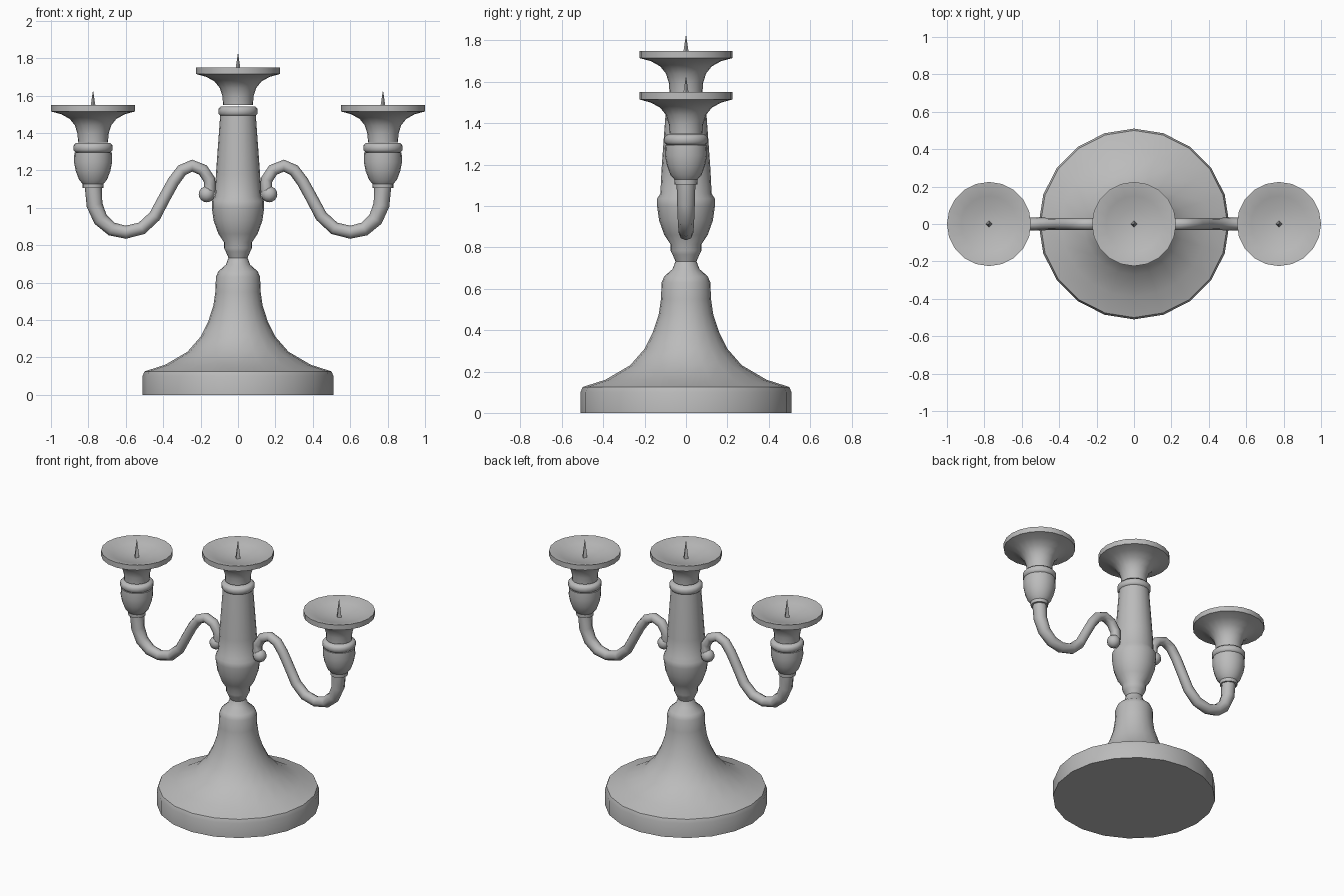
import bpy, bmesh, math
from mathutils import Matrix, Vector

cube = bpy.data.objects.get("Cube")
if cube:
    bpy.data.objects.remove(cube, do_unlink=True)

metal = bpy.data.materials.new("grey metal")
metal.use_nodes = True
grey = (0.5, 0.5, 0.5, 1)
metal.diffuse_color = grey
metal.node_tree.nodes["Principled BSDF"].inputs["Base Color"].default_value = grey


def finish(obj, angle=35):
    """Assign the metal and shade smooth with sharp creases."""
    obj.data.materials.clear()
    obj.data.materials.append(metal)
    bpy.ops.object.select_all(action="DESELECT")
    obj.select_set(True)
    bpy.context.view_layer.objects.active = obj
    bpy.ops.object.shade_smooth_by_angle(angle=math.radians(angle))


def lathe(name, profile, x=0, z=0, sides=20, angle=35):
    """Revolve (radius, height) points around a vertical axis."""
    bm = bmesh.new()
    verts = [bm.verts.new((r, 0, h)) for r, h in profile]
    edges = [bm.edges.new(pair) for pair in zip(verts, verts[1:])]
    bmesh.ops.spin(bm, geom=verts + edges, axis=(0, 0, 1), cent=(0, 0, 0),
                   angle=2 * math.pi, steps=sides)
    bmesh.ops.remove_doubles(bm, verts=bm.verts, dist=0.0005)
    bmesh.ops.recalc_face_normals(bm, faces=bm.faces)
    mesh = bpy.data.meshes.new(name)
    bm.to_mesh(mesh)
    bm.free()
    obj = bpy.data.objects.new(name, mesh)
    obj.location = (x, 0, z)
    bpy.context.collection.objects.link(obj)
    finish(obj, angle)
    return obj


# Dish with a hollow top; heights run down from the rim
DISH = [(0, -.2), (.08, -.2), (.083, -.155), (.097, -.11), (.125, -.075),
        (.17, -.05), (.225, -.035), (.225, 0), (.218, 0),
        (.15, -.022), (.08, -.04), (0, -.048)]
SPIKE = [(0, -.06), (.02, -.06), (.012, 0), (0, .08)]


def candle_dish(prefix, x, rim):
    lathe(prefix + "_dish", DISH, x, rim)
    lathe(prefix + "_spike", SPIKE, x, rim, sides=4)


def collar(name, x, z, r=.105):
    """Rounded ring below a dish."""
    lathe(name, [(0, -.025), (r - .012, -.025), (r, -.012), (r, .012),
                 (r - .012, .025), (0, .025)], x, z, angle=60)


# Flared foot
lathe("foot", [(0, 0), (.51, 0), (.51, .1), (.5, .125), (.39, .16), (.27, .23),
               (.2, .31), (.16, .39), (.132, .475), (.121, .55), (.118, .63),
               (.105, .66), (.065, .695), (.05, .735), (0, .735)])

# Stem with narrow neck, bulb and tapered shaft
lathe("stem", [(0, .73), (.05, .73), (.065, .765), (.075, .785), (.075, .815),
               (.105, .86), (.13, .93), (.14, 1.0), (.14, 1.035),
               (.124, 1.06), (.118, 1.18), (.095, 1.5), (0, 1.5)])
collar("stem_collar", 0, 1.515)
candle_dish("centre", 0, 1.75)

# S-shaped arm: x, z, tube radius
PATH = [(.775, 1.13, .046), (.767, 1.015, .043), (.735, .938, .04),
        (.675, .886, .037), (.6, .869, .035), (.515, .89, .034),
        (.445, .955, .033), (.392, 1.055, .032), (.345, 1.14, .032),
        (.3, 1.2, .032), (.245, 1.225, .032), (.188, 1.202, .032),
        (.153, 1.15, .032), (.15, 1.1, .032), (.165, 1.07, .032)]

for side, sx in (("left", 1), ("right", -1)):
    x = sx * .775
    curve = bpy.data.curves.new(side + "_arm", "CURVE")
    curve.dimensions = "3D"
    curve.bevel_depth = 1
    curve.bevel_resolution = 2
    curve.use_fill_caps = True
    spline = curve.splines.new("POLY")
    spline.points.add(len(PATH) - 1)
    for point, (px, pz, r) in zip(spline.points, PATH):
        point.co = (sx * px, 0, pz, 1)
        point.radius = r
    arm = bpy.data.objects.new(side + "_arm", curve)
    bpy.context.collection.objects.link(arm)
    bpy.ops.object.select_all(action="DESELECT")
    arm.select_set(True)
    bpy.context.view_layer.objects.active = arm
    bpy.ops.object.convert(target="MESH")
    finish(bpy.context.object, 50)

    # Scroll knob at the inner end of the arm
    bpy.ops.mesh.primitive_uv_sphere_add(segments=12, ring_count=8, radius=.043,
                                         location=(sx * .167, 0, 1.072))
    knob = bpy.context.object
    knob.name = side + "_arm_knob"
    finish(knob, 60)

    # Urn-shaped socket, collar and dish
    lathe(side + "_socket", [(0, 1.105), (.055, 1.105), (.056, 1.128), (.075, 1.15),
                             (.092, 1.195), (.102, 1.245), (.1, 1.295), (0, 1.295)], x)
    collar(side + "_collar", x, 1.32)
    candle_dish(side, x, 1.55)
